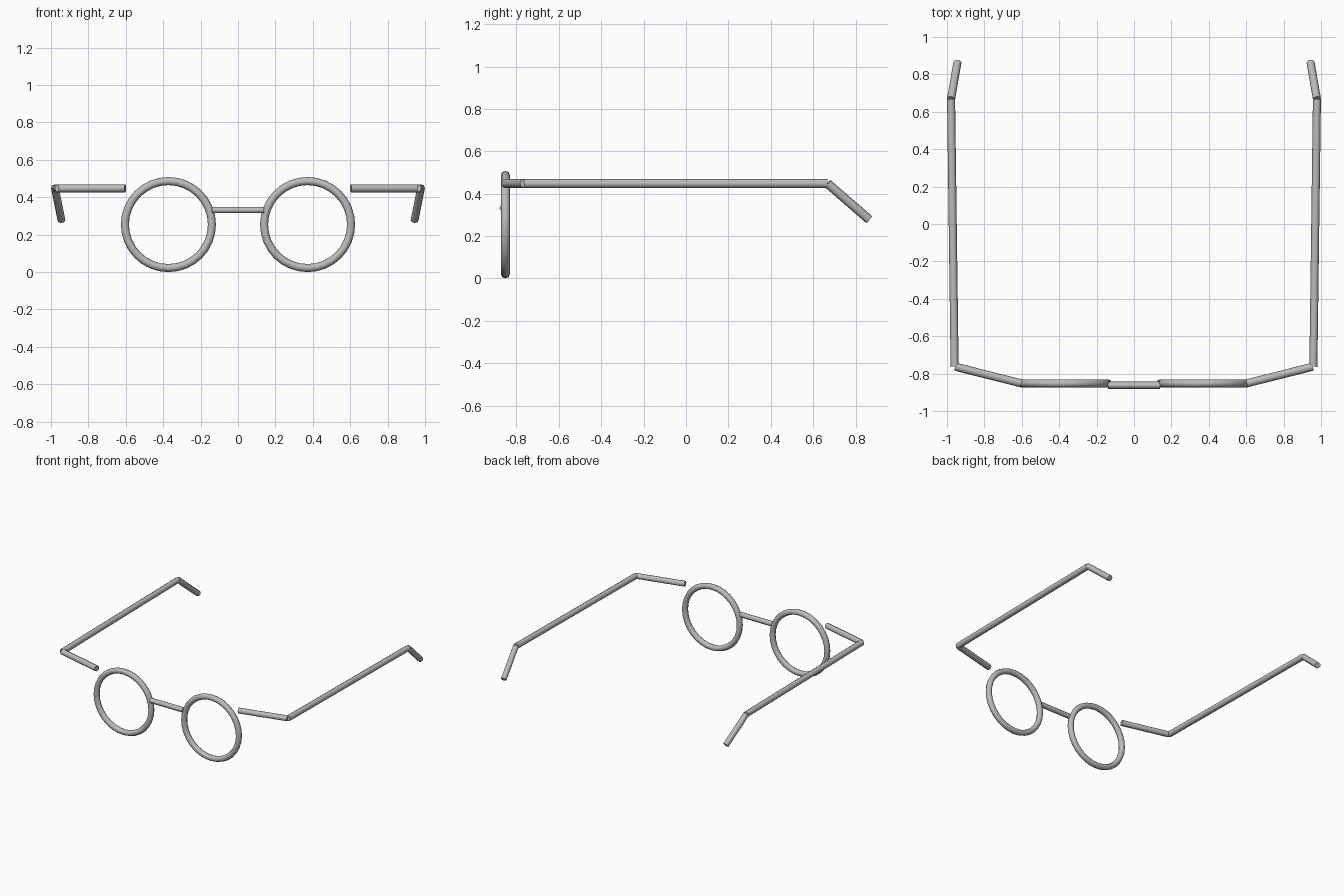
import bpy, bmesh, math
from mathutils import Vector

if "Cube" in bpy.data.objects:
    bpy.data.objects.remove(bpy.data.objects["Cube"])

metal = bpy.data.materials.new("grey frame")
metal.diffuse_color = (0.5, 0.5, 0.5, 1)
metal.use_nodes = True
metal.node_tree.nodes["Principled BSDF"].inputs["Base Color"].default_value = metal.diffuse_color


def finish(name, bm):
    bmesh.ops.recalc_face_normals(bm, faces=bm.faces)
    mesh = bpy.data.meshes.new(name)
    bm.to_mesh(mesh)
    bm.free()
    mesh.materials.append(metal)
    obj = bpy.data.objects.new(name, mesh)
    bpy.context.collection.objects.link(obj)


def rod(name, a, b, r, sides=8):
    """Capped straight rod from a to b, smooth sides and flat ends."""
    a, b = Vector(a), Vector(b)
    d = (b - a).normalized()
    u = d.cross(Vector((0, 0, 1))).normalized()
    v = u.cross(d)
    bm = bmesh.new()
    rings = []
    for p in (a, b):
        angles = [2 * math.pi * i / sides for i in range(sides)]
        rings.append([bm.verts.new(p + (u * math.cos(t) + v * math.sin(t)) * r) for t in angles])
    for i in range(sides):
        j = (i + 1) % sides
        bm.faces.new((rings[0][i], rings[0][j], rings[1][j], rings[1][i])).smooth = True
    for ring in rings:
        bm.faces.new(ring)
    finish(name, bm)


def rim(name, centre, major, minor, segs=32, sides=8):
    """Round lens rim standing in the xz plane."""
    bm = bmesh.new()
    grid = []
    for i in range(segs):
        t = 2 * math.pi * i / segs
        out = Vector((math.cos(t), 0, math.sin(t)))
        row = []
        for k in range(sides):
            p = 2 * math.pi * k / sides
            row.append(bm.verts.new(Vector(centre) + out * (major + minor * math.cos(p))
                                    + Vector((0, minor * math.sin(p), 0))))
        grid.append(row)
    for i in range(segs):
        n = (i + 1) % segs
        for k in range(sides):
            m = (k + 1) % sides
            bm.faces.new((grid[i][k], grid[n][k], grid[n][m], grid[i][m])).smooth = True
    finish(name, bm)


R = 0.0215
# nose bridge
rod("bridge", (-0.139, -0.862, 0.332), (0.139, -0.862, 0.332), 0.019, 6)

for s, side in ((-1, "left"), (1, "right")):
    hinge = (s * 0.956, -0.763, 0.448)
    bend = (s * 0.978, 0.668, 0.448)
    rim(side + "_rim", (s * 0.372, -0.852, 0.254), 0.2325, R)
    # end piece from rim to hinge
    rod(side + "_end_piece", (s * 0.603, -0.852, 0.448), hinge, R)
    # temple arm and its bent ear tip
    rod(side + "_temple", (s * 0.959, -0.763, 0.448), bend, R)
    rod(side + "_ear_tip", bend, (s * 0.944, 0.864, 0.278), R)
